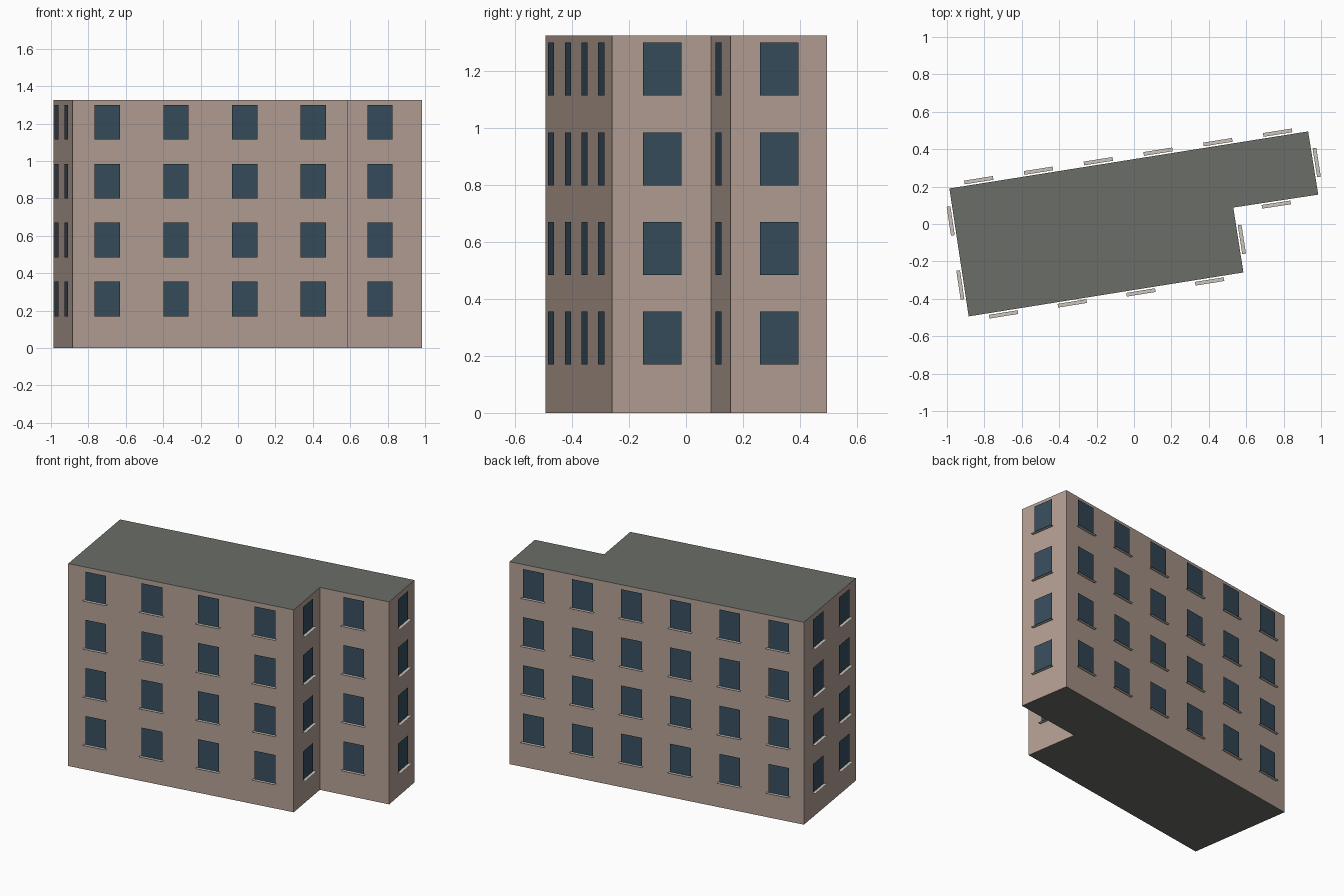
import bpy, bmesh
from mathutils import Vector

if "Cube" in bpy.data.objects:
    bpy.data.objects.remove(bpy.data.objects["Cube"])

HEIGHT, FLOORS, STOREY = 1.325, 4, 0.315
WIN_Z, WIN_W, WIN_H = 0.169, 0.137, 0.186
SILL_W, GAP, SILL_OUT = 0.156, 0.009, 0.029

# L-shaped footprint, counter-clockwise, with the window columns of the wall after each corner
PLAN = [((-0.884, -0.494), 4), ((0.585, -0.259), 1), ((0.531, 0.088), 1),
        ((0.985, 0.157), 1), ((0.931, 0.495), 6), ((-0.987, 0.190), 2)]


def material(name, color):
    mat = bpy.data.materials.new(name)
    mat.diffuse_color = (*color, 1)
    mat.use_nodes = True
    mat.node_tree.nodes["Principled BSDF"].inputs["Base Color"].default_value = mat.diffuse_color
    return mat


def finish(bm, name, *mats):
    mesh = bpy.data.meshes.new(name)
    bm.to_mesh(mesh)
    bm.free()
    for mat in mats:
        mesh.materials.append(mat)
    obj = bpy.data.objects.new(name, mesh)
    bpy.context.collection.objects.link(obj)
    return obj


def quad(bm, *points):
    bm.faces.new([bm.verts.new(p) for p in points])


wall = material("wall_plaster", (0.46, 0.35, 0.30))
roof = material("roof_grey", (0.145, 0.155, 0.135))
glass = material("window_glass", (0.038, 0.075, 0.11))
stone = material("sill_stone", (0.60, 0.56, 0.50))

# Building body: footprint extruded upward, flat roof and underside in grey
bm = bmesh.new()
base = bm.faces.new([bm.verts.new((x, y, 0)) for (x, y), _ in PLAN])
top = bmesh.ops.extrude_face_region(bm, geom=[base], use_keep_orig=True)["geom"]
bmesh.ops.translate(bm, vec=(0, 0, HEIGHT),
                    verts=[v for v in top if isinstance(v, bmesh.types.BMVert)])
bmesh.ops.recalc_face_normals(bm, faces=bm.faces)
for face in bm.faces:
    face.material_index = int(abs(face.normal.z) > 0.5)
finish(bm, "building_body", wall, roof)

# Window panes stand just proud of the walls, each with a thin flat sill
panes, sills = bmesh.new(), bmesh.new()
up = Vector((0, 0, 1))
for i, (corner, columns) in enumerate(PLAN):
    start = Vector((*corner, 0))
    end = Vector((*PLAN[(i + 1) % len(PLAN)][0], 0))
    along = (end - start).normalized()
    out = along.cross(up)
    for col in range(columns):
        for floor in range(FLOORS):
            c = start.lerp(end, (col + 0.5) / columns) + up * (WIN_Z + floor * STOREY)
            inner, outer = c + out * GAP, c + out * SILL_OUT
            w, s = along * WIN_W / 2, along * SILL_W / 2
            quad(panes, inner - w, inner + w, inner + w + up * WIN_H, inner - w + up * WIN_H)
            quad(sills, outer - s, outer + s, inner + s, inner - s)
finish(panes, "window_panes", glass)
finish(sills, "window_sills", stone)
